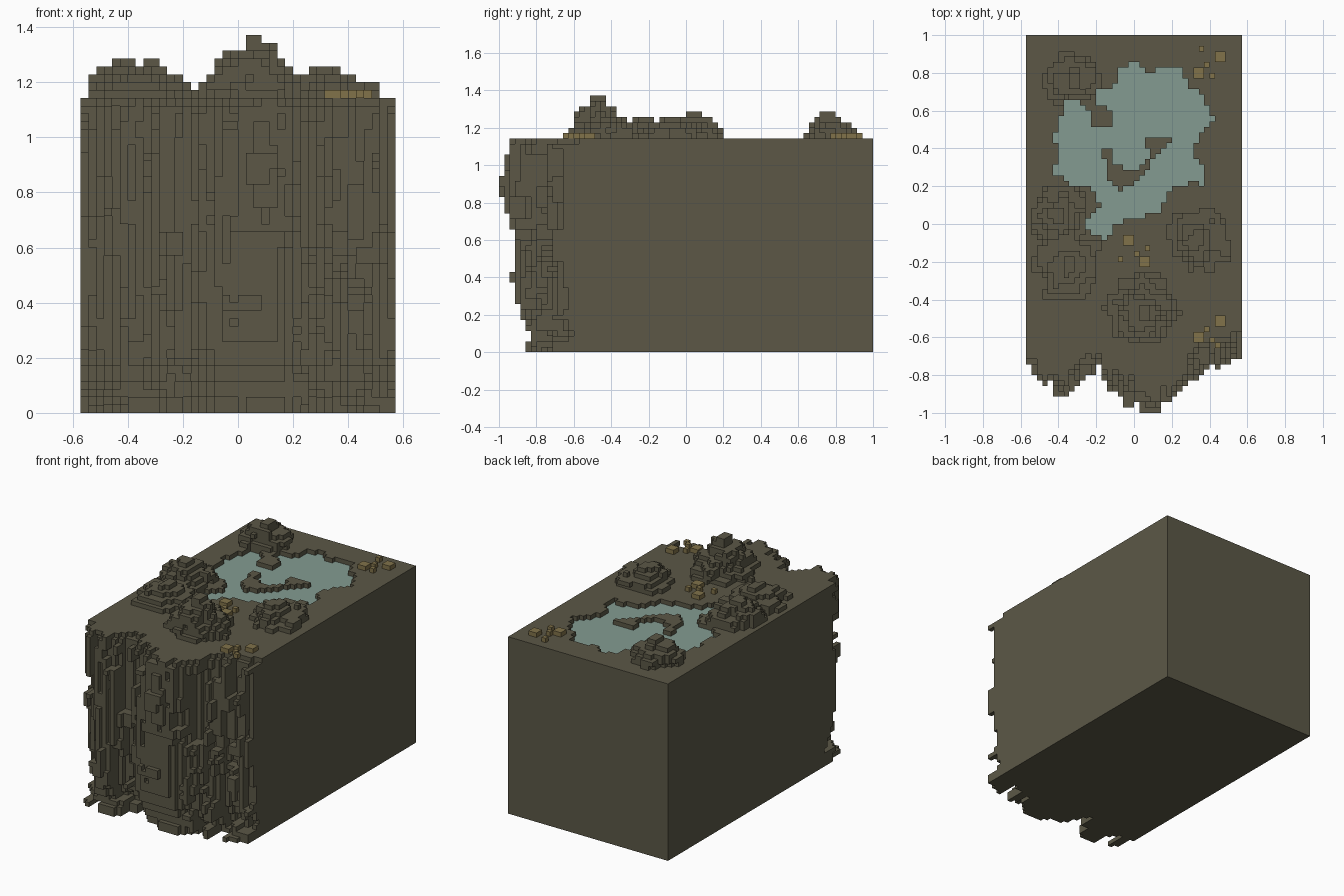
import bpy, random
from mathutils import Vector, noise

if "Cube" in bpy.data.objects:
    bpy.data.objects.remove(bpy.data.objects["Cube"])

random.seed(11)
V = 2 / 70                      # voxel edge length
NX, NY, NZ = 40, 70, 40         # block size in voxels


def material(name, rgb):
    m = bpy.data.materials.new(name)
    m.diffuse_color = (*rgb, 1)
    m.use_nodes = True
    m.node_tree.nodes["Principled BSDF"].inputs["Base Color"].default_value = m.diffuse_color
    return m


MATS = {"rock": material("olive stone", (0.106, 0.097, 0.062)),
        "water": material("pale teal water", (0.228, 0.330, 0.283)),
        "ochre": material("ochre plants", (0.220, 0.170, 0.068))}


def lerp(pts, t):
    for (a, b), (c, d) in zip(pts, pts[1:]):
        if t <= c:
            return b + (d - b) * max(0, t - a) / (c - a)
    return pts[-1][1]


def inside(poly, x, y):
    hit = False
    for (ax, ay), (bx, by) in zip(poly, poly[1:] + poly[:1]):
        if (ay > y) != (by > y) and x < (bx - ax) * (y - ay) / (by - ay) + ax:
            hit = not hit
    return hit


def pos(i, j):                  # centre of a voxel column
    return (i + 0.5 - NX / 2) * V, (j + 0.5 - NY / 2) * V


# Cliff front: furthest reach by x and by z
reach_x = [(-.57, -.77), (-.48, -.84), (-.38, -.96), (-.3, -.85), (-.22, -.80), (-.15, -.82),
           (-.1, -.95), (.08, -1.02), (.2, -.94), (.3, -.84), (.4, -.78), (.57, -.71)]
reach_z = [(0, -.88), (.07, -.83), (.2, -.88), (.4, -.94), (.52, -.9),
           (.7, -.94), (.88, -1), (1.0, -.97), (1.14, -.93)]

# Vertical slabs and small knobs that break up the cliff face
setback = [[3] * NZ for _ in range(NX)]


def slab(w, h, fn, k0=None):
    i0 = random.randint(-1, NX - 1)
    k0 = random.randint(-4, NZ - 1) if k0 is None else k0
    for i in range(max(0, i0), min(NX, i0 + w)):
        for k in range(max(0, k0), min(NZ, k0 + h)):
            setback[i][k] = fn(setback[i][k])


for n in range(190):
    r = random.choice((0, 1, 1, 2, 2, 3, 3, 4, 5))
    slab(random.randint(1, 4), random.randint(4, 18), lambda s: r)
for i in range(NX):             # foot and right edge lie further back
    for k in range(NZ):
        setback[i][k] += max(0, 3 - k // 2) + (1 if i > NX - 3 else 0)
for n in range(70):
    slab(random.randint(1, 2), random.randint(1, 4), lambda s: max(0, s - 2))
for n in range(14):             # debris at the foot
    slab(random.randint(1, 3), random.randint(1, 3), lambda s: max(0, s - 4), 0)
for i in (21, 22, 23):          # furthest overhang
    for k in range(29, 33):
        setback[i][k] = 0

# Pond outline and the island in it
pond = [(.02, .86), (.06, .83), (.09, .77), (.12, .83), (.24, .83), (.28, .74), (.35, .69),
        (.40, .62), (.42, .54), (.36, .5), (.30, .39), (.36, .32), (.36, .21), (.29, .22),
        (.2, .18), (.13, .07), (0, .02), (-.11, .01), (-.14, -.08), (-.24, -.04), (-.25, .01),
        (-.18, .09), (-.22, .2), (-.34, .21), (-.43, .28), (-.38, .37), (-.43, .45),
        (-.39, .55), (-.37, .66), (-.29, .66), (-.23, .6), (-.23, .52), (-.12, .52),
        (-.12, .61), (-.2, .63), (-.19, .70), (-.11, .72), (-.07, .82)]
island = [(-.17, .39), (-.12, .39), (-.11, .31), (0, .29), (.06, .31), (.06, .35), (.11, .37),
          (.06, .41), (.06, .46), (.21, .46), (.14, .38), (.04, .26), (-.02, .2), (-.09, .18),
          (-.15, .24), (-.15, .32)]

cells = {}                      # voxel -> part name

# Ground block with cliff front and sunken pond
for i in range(NX):
    for k in range(NZ):
        z = (k + 0.5) * V
        drop = setback[i][k] + (1 if k == NZ - 1 else 0)
        y0 = max(lerp(reach_x, pos(i, 0)[0]) + drop * V, lerp(reach_z, z))
        for j in range(max(0, round(y0 / V) + NY // 2), NY):
            cells[i, j, k] = "cliff_block"
wet = set()
for i in range(NX):
    for j in range(NY):
        p = pos(i, j)
        if inside(pond, *p) and not inside(island, *p):
            wet.add((i, j))
            del cells[i, j, NZ - 1]
            cells[i, j, NZ - 2] = "pond_water"

# Craggy mounds: centre, radius, height in voxels
mounds = {"mound_back_left": (-.33, .765, .145, 4), "mound_left": (-.40, .04, .155, 4),
          "mound_front_left": (-.35, -.22, .165, 3), "mound_right": (.34, -.08, .165, 3),
          "mound_front": (.05, -.46, .175, 6)}
for name, (cx, cy, rad, high) in mounds.items():
    for i in range(NX):
        for j in range(NY):
            x, y = pos(i, j)
            d = ((x - cx) ** 2 + (y - cy) ** 2) ** 0.5 / rad
            for l in range(high + 1):
                wob = noise.noise(Vector((i, j, l * 1.6)) * 0.31)
                if d + 0.8 * (l / high) ** 1.6 + 0.4 * wob < 1 and (i, j) not in wet:
                    cells.setdefault((i, j, NZ + l), name)
    # peak stone
    pi, pj = int(cx / V + 20), int(cy / V + 34)
    for l in range(high + 1 + (name == "mound_front")):
        for a in (0, 1):
            for b in (0, 1, 2):
                cells.setdefault((pi + a, pj + b, NZ + l), name)

# Ochre plants: two large tufts and three small ones per cluster
side = [(-.06, -.05, 2), (.055, .04, 2), (.045, -.09, 1), (.01, -.07, 1), (-.025, -.005, 1)]
back = side[:2] + [(-.045, .085, 1), (.015, -.07, 1), (-.025, -.005, 1)]
middle = [(-.04, .06, 2), (.045, -.055, 2), (.06, .015, 1), (-.08, -.04, 1), (-.01, -.005, 1)]
for cx, cy, tufts in ((.40, .85, back), (.40, -.55, side), (.01, -.14, middle)):
    for dx, dy, s in tufts:
        i0 = round((cx + dx) / V - s / 2) + NX // 2
        j0 = round((cy + dy) / V - s / 2) + NY // 2
        for a in range(s):
            for b in range(s):
                cells[i0 + a, j0 + b, NZ] = "ochre_plants"

# Turn each part's exposed voxel sides into a mesh
SIDES = {(1, 0, 0): ((1, 0, 0), (1, 1, 0), (1, 1, 1), (1, 0, 1)),
         (-1, 0, 0): ((0, 0, 0), (0, 0, 1), (0, 1, 1), (0, 1, 0)),
         (0, 1, 0): ((0, 1, 0), (0, 1, 1), (1, 1, 1), (1, 1, 0)),
         (0, -1, 0): ((0, 0, 0), (1, 0, 0), (1, 0, 1), (0, 0, 1)),
         (0, 0, 1): ((0, 0, 1), (1, 0, 1), (1, 1, 1), (0, 1, 1)),
         (0, 0, -1): ((0, 0, 0), (0, 1, 0), (1, 1, 0), (1, 0, 0))}
parts = {}
for (i, j, k), name in cells.items():
    verts, faces = parts.setdefault(name, ({}, []))
    for (a, b, c), quad in SIDES.items():
        if (i + a, j + b, k + c) not in cells:
            faces.append([verts.setdefault((i + p, j + q, k + r), len(verts)) for p, q, r in quad])

for name, (verts, faces) in parts.items():
    me = bpy.data.meshes.new(name)
    me.from_pydata([((i - NX / 2) * V, (j - NY / 2) * V, k * V) for i, j, k in verts], [], faces)
    key = {"pond_water": "water", "ochre_plants": "ochre"}.get(name, "rock")
    me.materials.append(MATS[key])
    bpy.context.collection.objects.link(bpy.data.objects.new(name, me))
